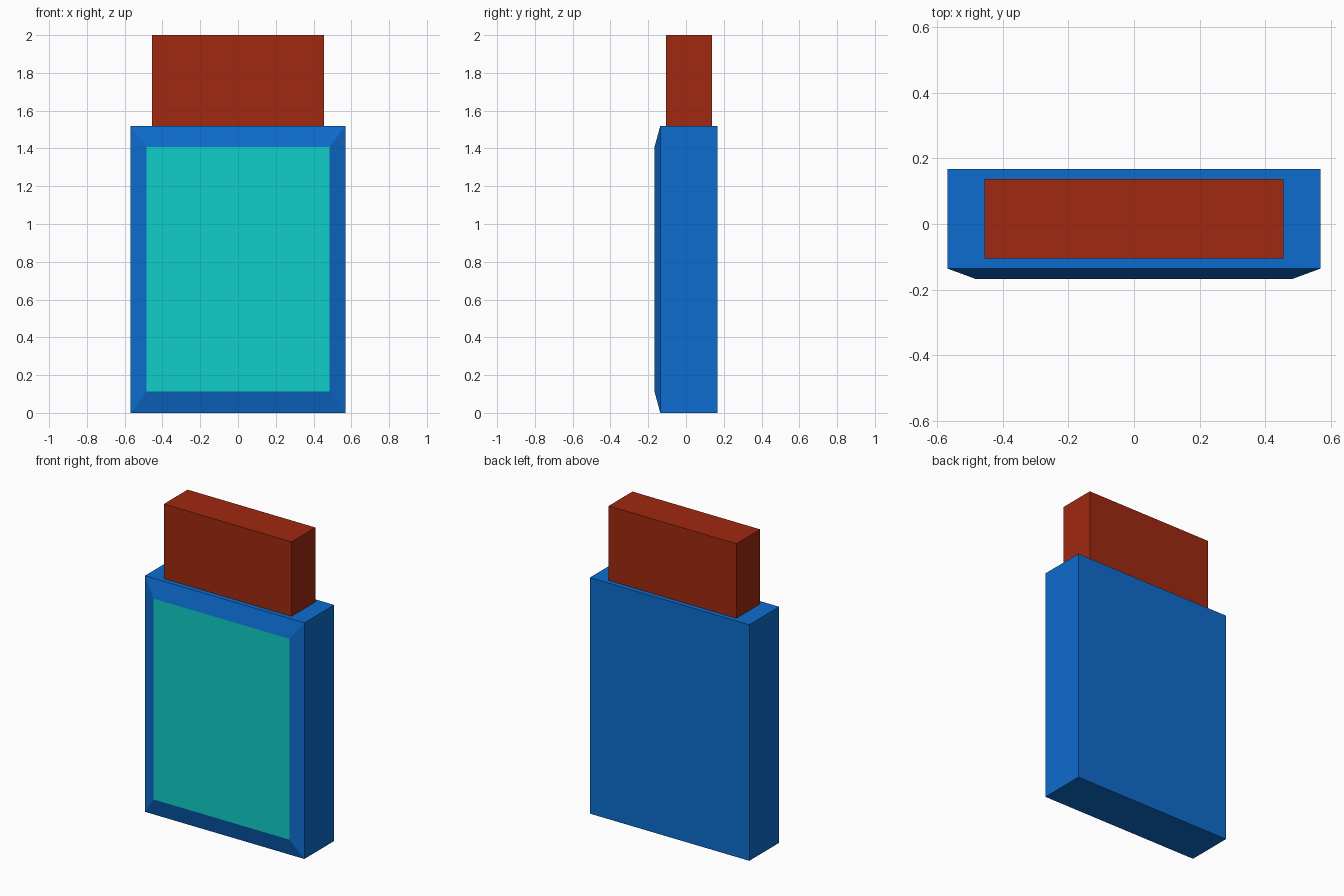
import bpy, bmesh
from mathutils import Vector

if "Cube" in bpy.data.objects:
    bpy.data.objects.remove(bpy.data.objects["Cube"])


def material(name, color):
    mat = bpy.data.materials.new(name)
    mat.diffuse_color = (*color, 1)
    mat.use_nodes = True
    mat.node_tree.nodes["Principled BSDF"].inputs["Base Color"].default_value = mat.diffuse_color
    return mat


def box(bm, lo, hi):
    lo, hi = Vector(lo), Vector(hi)
    verts = bmesh.ops.create_cube(bm, size=1)["verts"]
    bmesh.ops.scale(bm, vec=hi - lo, verts=verts)
    bmesh.ops.translate(bm, vec=(lo + hi) / 2, verts=verts)


def finish(bm, name, *mats):
    bmesh.ops.recalc_face_normals(bm, faces=bm.faces)
    mesh = bpy.data.meshes.new(name)
    bm.to_mesh(mesh)
    bm.free()
    for mat in mats:
        mesh.materials.append(mat)
    obj = bpy.data.objects.new(name, mesh)
    bpy.context.collection.objects.link(obj)
    return obj


blue = material("blue", (0.004, 0.15, 0.62))
teal = material("teal", (0.005, 0.62, 0.58))
red = material("red", (0.35, 0.022, 0.005))

W, H = 0.568, 1.52            # body half width and height
FRONT, BEVEL, BACK = -0.167, -0.136, 0.167
PANEL_W, PANEL_H = 0.484, 1.293

# Body: a slab whose front face is pulled out and tapered to the teal panel
bm = bmesh.new()
box(bm, (-W, BEVEL, 0), (W, BACK, H))
bm.normal_update()
front = min(bm.faces, key=lambda f: f.normal.y)
bmesh.ops.inset_region(bm, faces=[front], thickness=0.05)
for v in front.verts:
    v.co.x = PANEL_W if v.co.x > 0 else -PANEL_W
    v.co.y = FRONT
    v.co.z = H / 2 + (PANEL_H / 2 if v.co.z > H / 2 else -PANEL_H / 2)
front.material_index = 1
finish(bm, "body", blue, teal)

# Top block standing on the body
bm = bmesh.new()
box(bm, (-0.455, -0.105, H), (0.455, 0.137, 2.0))
finish(bm, "top_block", red)
